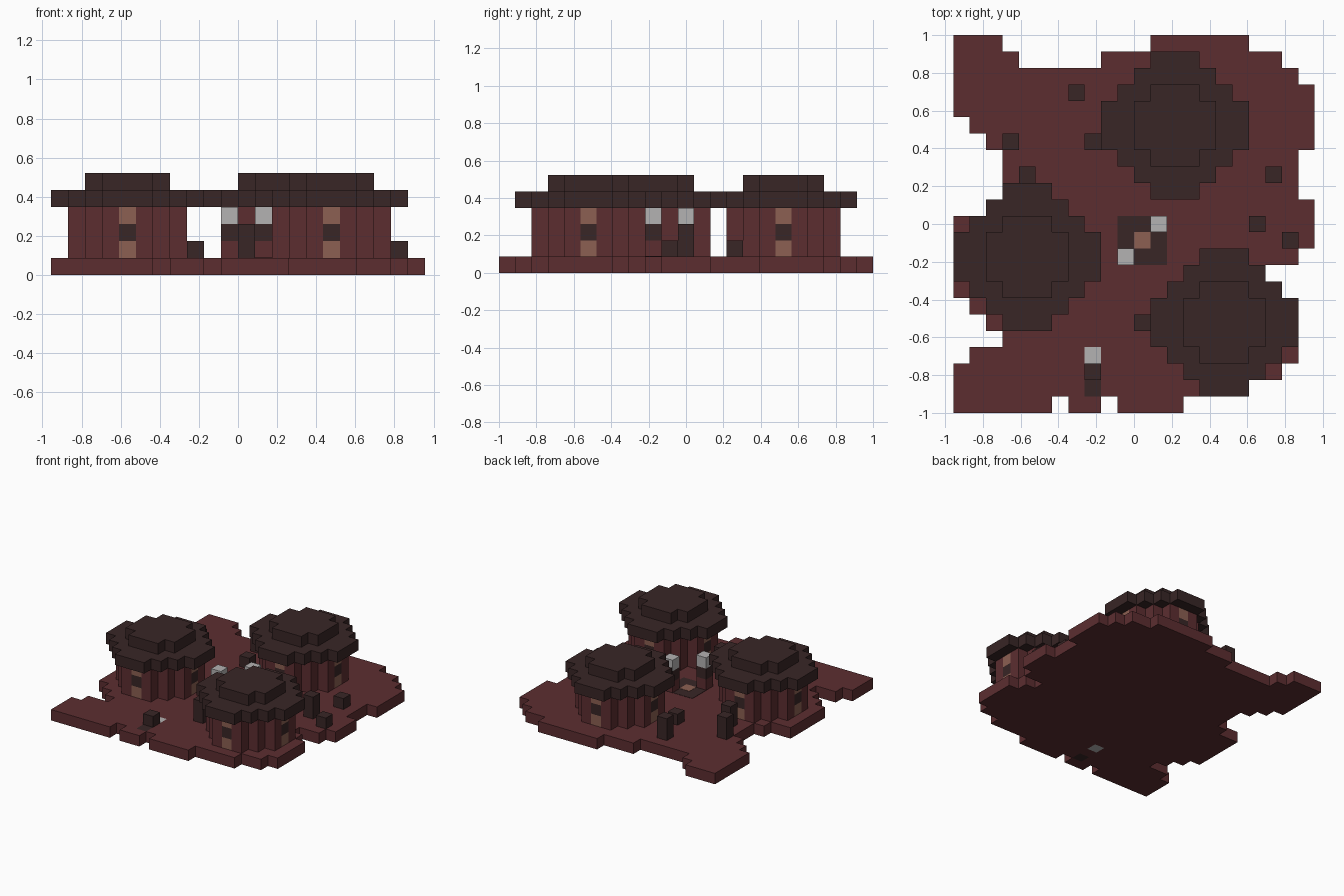
import bpy, bmesh
from mathutils import Vector

if "Cube" in bpy.data.objects:
    bpy.data.objects.remove(bpy.data.objects["Cube"], do_unlink=True)

U = 2 / 23                                   # size of one block
ORIGIN = Vector((-11 * U, -1.0, 0.0))


def material(name, rgb):
    m = bpy.data.materials.new(name)
    m.use_nodes = True
    m.diffuse_color = (*rgb, 1)
    m.node_tree.nodes["Principled BSDF"].inputs["Base Color"].default_value = (*rgb, 1)
    return m


MATS = [material("red_earth", (0.107, 0.027, 0.030)),
        material("dark_thatch", (0.040, 0.019, 0.019)),
        material("tan_wood", (0.262, 0.117, 0.084)),
        material("pale_grey", (0.456, 0.445, 0.445))]
EARTH, DARK, TAN, PALE = range(len(MATS))


def blocks(name, cells):
    """Make one shell from a dict of block position -> colour, outer faces only."""
    bm = bmesh.new()
    verts = {}

    def vert(p):
        key = tuple(p)
        if key not in verts:
            verts[key] = bm.verts.new(ORIGIN + Vector(p) * U)
        return verts[key]

    for cell, colour in cells.items():
        for axis in range(3):
            for side in (0, 1):
                near = list(cell)
                near[axis] += 2 * side - 1
                if tuple(near) in cells:
                    continue
                corners = []
                for a, b in ((0, 0), (1, 0), (1, 1), (0, 1)):
                    p = list(cell)
                    p[axis] += side
                    p[(axis + 1) % 3] += a
                    p[(axis + 2) % 3] += b
                    corners.append(vert(p))
                face = bm.faces.new(corners if side else corners[::-1])
                face.material_index = colour
    # merge flat runs of the same colour
    bmesh.ops.dissolve_limit(bm, angle_limit=0.01, verts=bm.verts, edges=bm.edges,
                             delimit={'MATERIAL'})
    mesh = bpy.data.meshes.new(name)
    bm.to_mesh(mesh)
    bm.free()
    for m in MATS:
        mesh.materials.append(m)
    obj = bpy.data.objects.new(name, mesh)
    bpy.context.collection.objects.link(obj)
    return obj


def disc(cx, cy, z, r, cut, colour):
    """Stepped round layer of radius r whose corners are cut diagonally."""
    span = range(-r, r + 1)
    return {(cx + x, cy + y, z): colour for x in span for y in span
            if abs(x) + abs(y) <= cut}


# Ragged ground slab: spans of blocks per row, front to back
ROWS = [[(0, 6), (7, 9), (10, 14)], [(0, 18)], [(0, 20)], [(1, 21)], [(3, 21)],
        [(2, 21)], [(1, 21)], [(0, 20)], [(0, 19)], [(0, 21)], [(0, 22)], [(0, 22)],
        [(2, 22)], [(3, 21)], [(3, 21)], [(3, 21)], [(2, 22)], [(1, 22)], [(0, 22)],
        [(0, 22)], [(0, 21)], [(0, 4), (9, 20)], [(0, 3), (12, 18)]]
ground = {(x, y, 0): EARTH for y, spans in enumerate(ROWS)
          for a, b in spans for x in range(a, b)}
# half-buried lying figure
ground[(8, 3, 0)] = PALE
ground[(8, 1, 0)] = DARK
blocks("ground", ground)
blocks("lying_body", {(8, 2, 1): DARK})

# Fire pit set flush into the ground
bpy.ops.mesh.primitive_cube_add(size=1, location=ORIGIN + Vector((11.5, 10.5, 1)) * U)
pit = bpy.context.object
pit.name = "fire_pit"
pit.scale = (3 * U, 3 * U, 0.004)
pit.data.materials.append(MATS[DARK])
bpy.ops.mesh.primitive_cube_add(size=1, location=ORIGIN + Vector((11.5, 10.5, 1)) * U)
fire = bpy.context.object
fire.name = "embers"
fire.scale = (U, U, 0.008)
fire.data.materials.append(MATS[TAN])

# Round huts: walls with a window on each side, two-step roof
for name, cx, cy in (("left_hut", 4, 9), ("right_hut", 16, 5), ("back_hut", 13, 17)):
    walls = {}
    for z in (1, 2, 3):
        walls.update(disc(cx, cy, z, 3, 4, EARTH))
        for dx, dy in ((3, 0), (-3, 0), (0, 3), (0, -3)):
            walls[(cx + dx, cy + dy, z)] = DARK if z == 2 else TAN
    blocks(name + "_walls", walls)
    roof = disc(cx, cy, 4, 4, 5, DARK)
    roof.update(disc(cx, cy, 5, 2, 3, DARK))
    blocks(name + "_roof", roof)

# Standing figures beside the fire
for i, (x, y) in enumerate(((10, 9), (12, 11))):
    blocks(f"figure_{i + 1}", {(x, y, 1): EARTH, (x, y, 2): DARK, (x, y, 3): PALE})

# Scattered stones and posts: column, row, height
for x, y, h in ((7, 19, 2), (8, 16, 1), (3, 16, 2), (4, 14, 2), (11, 5, 2),
                (18, 11, 2), (20, 10, 1), (19, 14, 1)):
    blocks("post" if h > 1 else "stone", {(x, y, z + 1): DARK for z in range(h)})
